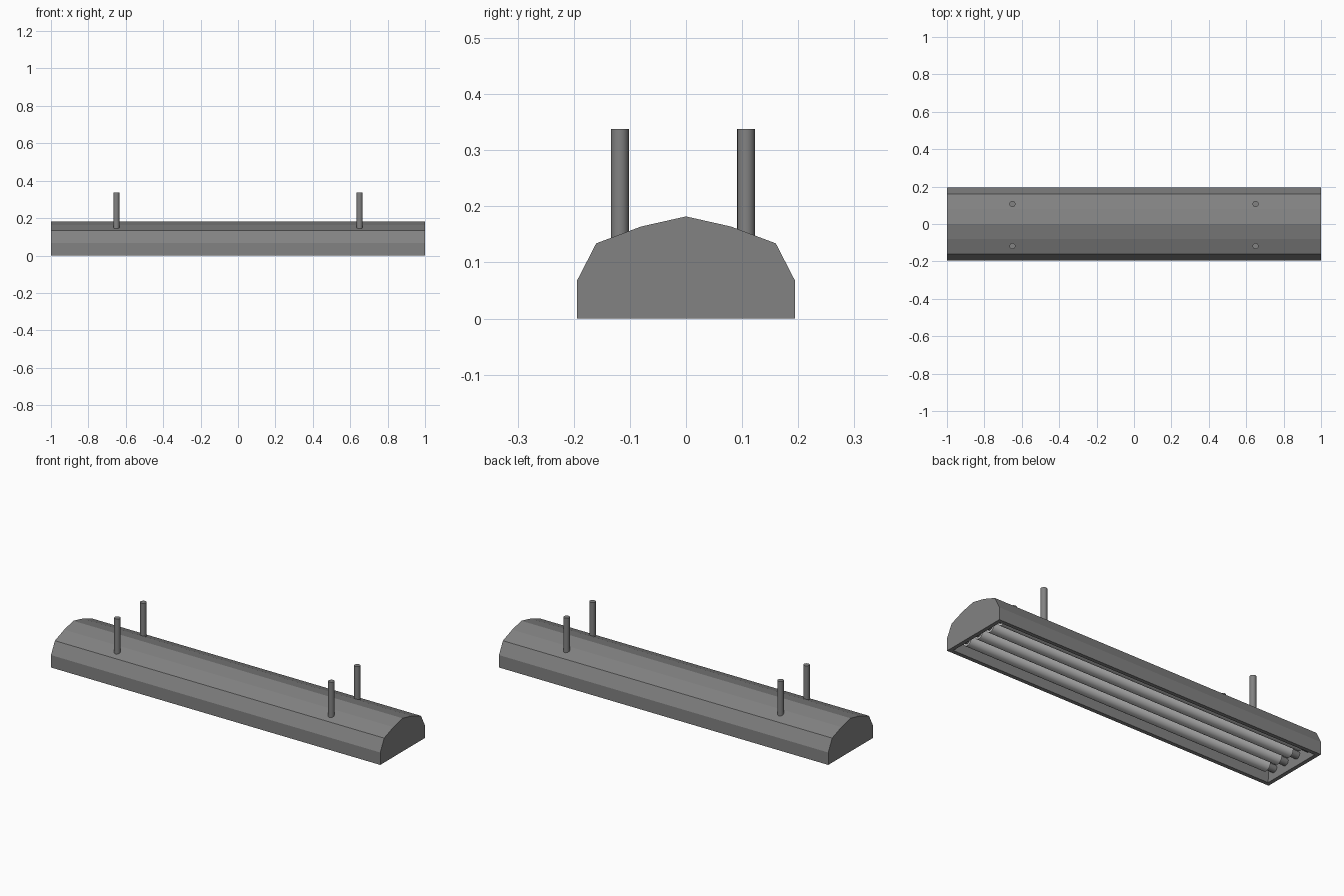
import bpy, bmesh
from math import pi
from mathutils import Matrix, Vector

if "Cube" in bpy.data.objects:
    bpy.data.objects.remove(bpy.data.objects["Cube"])


def material(name, g):
    m = bpy.data.materials.new(name)
    m.diffuse_color = (g, g, g, 1)
    m.use_nodes = True
    m.node_tree.nodes["Principled BSDF"].inputs["Base Color"].default_value = m.diffuse_color
    return m


dark = material("dark_metal", 0.225)
pale = material("lamp_glass", 0.75)


def finish(bm, name, mat, smooth=False):
    bmesh.ops.recalc_face_normals(bm, faces=bm.faces)
    me = bpy.data.meshes.new(name)
    bm.to_mesh(me)
    bm.free()
    me.materials.append(mat)
    ob = bpy.data.objects.new(name, me)
    bpy.context.collection.objects.link(ob)
    if smooth:
        bpy.ops.object.select_all(action='DESELECT')
        ob.select_set(True)
        bpy.context.view_layer.objects.active = ob
        bpy.ops.object.shade_smooth_by_angle()
    return ob


def add_cyl(bm, center, r, length, axis='Z', sides=16):
    rot = Matrix.Rotation(pi / 2, 4, 'Y') if axis == 'X' else Matrix()
    bmesh.ops.create_cone(bm, cap_ends=True, segments=sides, radius1=r, radius2=r,
                          depth=length, matrix=Matrix.Translation(center) @ rot)


# Housing: faceted hood profile extruded along x
half = [(0.194, 0), (0.194, 0.068), (0.16, 0.134), (0.08, 0.164)]
profile = half + [(0, 0.182)] + [(-y, z) for y, z in reversed(half)]
bm = bmesh.new()
end = bm.faces.new([bm.verts.new((-1, y, z)) for y, z in profile])
ext = bmesh.ops.extrude_face_region(bm, geom=[end], use_keep_orig=True)
bmesh.ops.translate(bm, vec=(2, 0, 0),
                    verts=[v for v in ext['geom'] if isinstance(v, bmesh.types.BMVert)])
bmesh.ops.recalc_face_normals(bm, faces=bm.faces)

# Recess in the underside, leaving a rim
bm.faces.ensure_lookup_table()
bottom = min(bm.faces, key=lambda f: f.calc_center_median().z)
bmesh.ops.inset_individual(bm, faces=[bottom], thickness=0.03)
rec = bmesh.ops.extrude_discrete_faces(bm, faces=[bottom])['faces'][0]
for v in rec.verts:
    v.co.z = 0.1
    v.co.y *= 0.95
finish(bm, "housing", dark)

# Four lamp tubes with narrower sockets at both ends
for i in range(4):
    y = (i - 1.5) * 0.085
    bm = bmesh.new()
    add_cyl(bm, Vector((0, y, 0.055)), 0.03, 1.86, 'X', 20)
    finish(bm, f"lamp_tube_{i + 1}", pale, True)
    bm = bmesh.new()
    for s in (-1, 1):
        add_cyl(bm, Vector((s * 0.95, y, 0.055)), 0.02, 0.06, 'X', 16)
    finish(bm, f"tube_sockets_{i + 1}", dark, True)

# Four hanging rods
for n, (x, y) in enumerate((x, y) for x in (-0.65, 0.65) for y in (-0.118, 0.107)):
    bm = bmesh.new()
    add_cyl(bm, Vector((x, y, 0.241)), 0.016, 0.194)
    finish(bm, f"hanging_rod_{n + 1}", dark, True)
